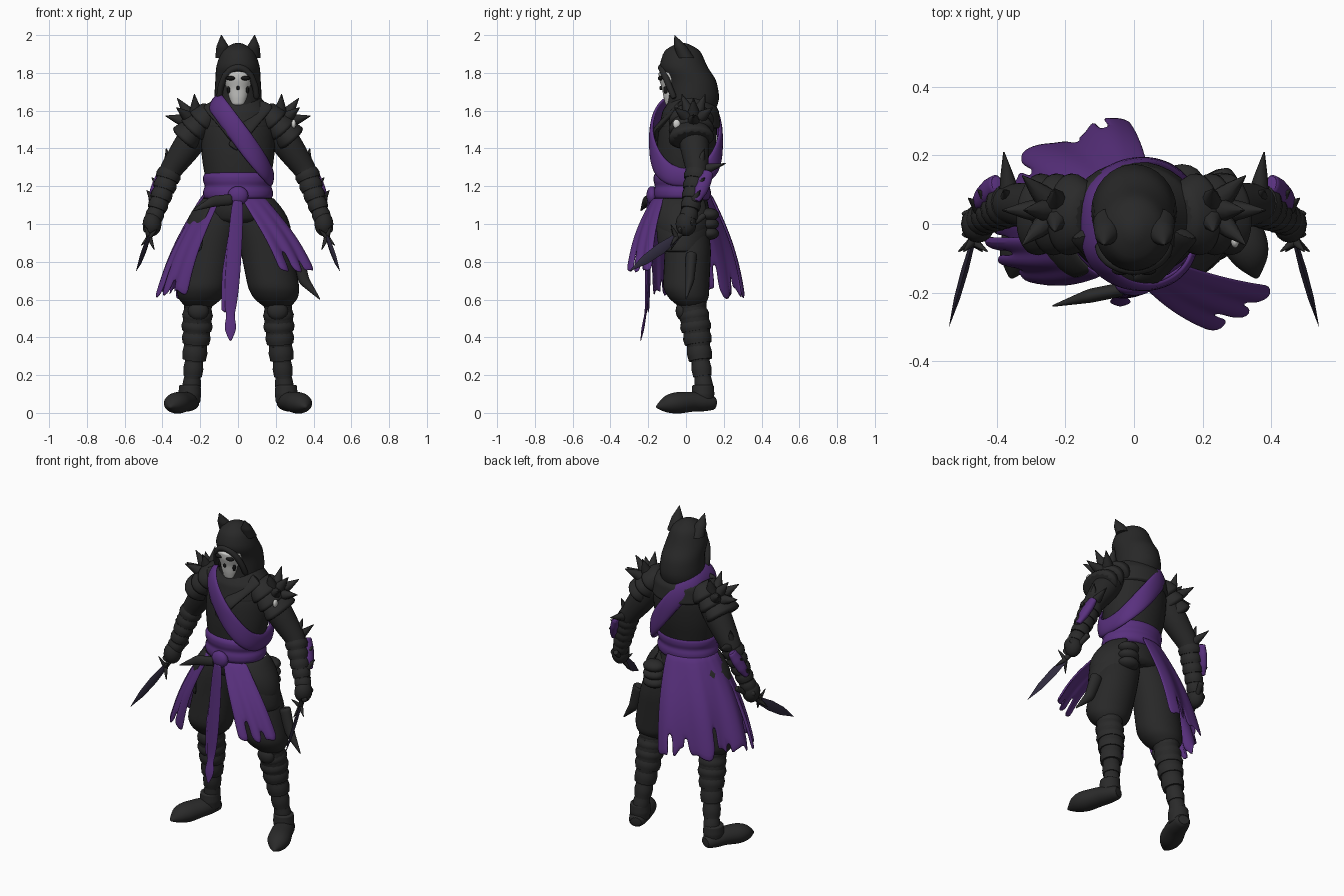
import bpy, bmesh, math, random
from mathutils import Vector

random.seed(4)
if "Cube" in bpy.data.objects:
    bpy.data.objects.remove(bpy.data.objects["Cube"])


def material(name, red, green, blue):
    mat = bpy.data.materials.new(name)
    mat.use_nodes = True
    mat.diffuse_color = (red, green, blue, 1)
    mat.node_tree.nodes["Principled BSDF"].inputs["Base Color"].default_value = mat.diffuse_color
    return mat


DARK = material("charcoal cloth", .021, .021, .021)
LEATHER = material("dark leather", .023, .023, .023)
PURPLE = material("purple cloth", .1, .03, .21)
BONE = material("pale bone", .62, .62, .6)
BLADE = material("blade steel", .03, .025, .05)
BLACK = material("black", .008, .008, .008)
ACROSS, DEPTH, UP = Vector((1, 0, 0)), Vector((0, 1, 0)), Vector((0, 0, 1))


def finish(name, bm, mat, smooth=0, thick=0):
    bmesh.ops.recalc_face_normals(bm, faces=bm.faces[:])
    mesh = bpy.data.meshes.new(name)
    bm.to_mesh(mesh)
    bm.free()
    mesh.materials.append(mat)
    mesh.shade_smooth()
    mesh.set_sharp_from_angle(angle=math.radians(50))
    part = bpy.data.objects.new(name, mesh)
    bpy.context.collection.objects.link(part)
    if thick:
        solid = part.modifiers.new("thickness", "SOLIDIFY")
        solid.thickness, solid.offset = thick, 0
    if smooth:
        subdivision = part.modifiers.new("smooth", "SUBSURF")
        subdivision.levels = subdivision.render_levels = smooth


def along(line, u):
    """Value at fraction u of an evenly spaced list of points or numbers."""
    f = u * (len(line) - 1)
    i = min(int(f), len(line) - 2)
    return line[i] + (line[i + 1] - line[i]) * (f - i)


def sweep(name, path, radii, mat, side=1, depth=1, level=False, ref=ACROSS, rings=13, sides=16, smooth=1):
    """Elliptical rings swept along a path; level keeps the rings horizontal."""
    path = [Vector(p) for p in path]
    bm, loops = bmesh.new(), []
    step = 1 / (rings - 1)
    for i in range(rings):
        u = i * step
        centre, radius = along(path, u), along(radii, u)
        tangent = along(path, min(u + step, 1)) - along(path, max(u - step, 0))
        tangent = UP if level else tangent.normalized()
        wide = (ref - tangent * ref.dot(tangent)).normalized() * radius
        deep = tangent.cross(wide) * depth
        loop = []
        for k in range(sides):
            a = math.tau * k / sides
            p = centre + wide * math.cos(a) + deep * math.sin(a)
            loop.append(bm.verts.new((p.x * side, p.y, p.z)))
        loops.append(loop)
    for low, high in zip(loops, loops[1:]):
        for k in range(sides):
            n = (k + 1) % sides
            bm.faces.new((low[k], low[n], high[n], high[k]))
    bm.faces.new(loops[0])
    bm.faces.new(loops[-1])
    finish(name, bm, mat, smooth)


def bands(name, path, radii, count, side):
    """Overlapping wraps stepped along a limb."""
    path = [Vector(p) for p in path]
    for k in range(count):
        start, end = along(path, k / count), along(path, (k + .9) / count)
        radius = along(radii, k / count)
        sweep(name, [start, end], [radius * .9, radius, radius * .92], LEATHER, side, rings=5, smooth=0)


def spike(name, base, tip, radius, side):
    ref = DEPTH if abs(tip.x - base.x) > abs(tip.y - base.y) else ACROSS
    sweep(name, [base, tip], [radius, radius * .6, .002], LEATHER, side, ref=ref, rings=3, sides=8, smooth=0)


def ball(name, place, size, mat, side=1):
    bm = bmesh.new()
    bmesh.ops.create_uvsphere(bm, u_segments=16, v_segments=10, radius=1)
    for v in bm.verts:
        x, y, z = [c + d * r for c, d, r in zip(place, v.co, size)]
        v.co = (x * side, y, z)
    finish(name, bm, mat)


def arc(start, end, wide, deep, z):
    """Part of a level ellipse around the waist, angles in degrees."""
    angles = [math.radians(start + (end - start) * k / 8) for k in range(9)]
    return [Vector((wide * math.cos(a), deep * math.sin(a) - .02, z)) for a in angles]


def sheet(name, top, bottom, mat, side=1, cols=16, rows=8, tear=0, ripple=0):
    """Cloth hung between two lines, with optional torn hem and folds."""
    bm, grid = bmesh.new(), []
    for i in range(cols + 1):
        u = i / cols
        reach = 1 - tear * random.random()
        column = []
        for j in range(rows + 1):
            v = j / rows * reach
            p = along(top, u).lerp(along(bottom, u), v)
            out = Vector((p.x, p.y, 0)).normalized()
            p += out * (ripple * v * math.sin(u * 17) + .03 * math.sin(v * math.pi))
            column.append(bm.verts.new((p.x * side, p.y, p.z)))
        grid.append(column)
    for i in range(cols):
        slit = rows * .66 + i % 3 if tear and i % 4 == 3 else rows
        left, right = grid[i], grid[i + 1]
        for j in range(rows):
            if j <= slit:
                bm.faces.new((left[j], right[j], right[j + 1], left[j + 1]))
    finish(name, bm, mat, 1, .012)


# Torso, cowl and hood
sweep("torso", [(0, 0, 1), (0, -.02, 1.2), (0, .03, 1.7)], [.15, .17, .16, .17, .2, .2, .08], DARK,
      depth=.8, level=True)
sweep("cowl", [(0, .02, 1.5), (0, .03, 1.7)], [.2, .18, .1], LEATHER, depth=.85, level=True)
sweep("hood", [(0, .01, 1.55), (0, .04, 1.66), (0, .03, 1.76), (0, -.015, 1.83), (0, -.02, 1.92), (0, -.02, 1.96)],
      [.115, .13, .123, .12, .09, .02], DARK, depth=1.1, level=True, rings=11)
rim = [math.pi * k / 8 for k in range(9)]
sweep("hood_rim", [(.1 * math.cos(a), -.06 - .07 * math.sin(a), 1.66 + .17 * math.sin(a)) for a in rim],
      [.016, .02, .016], DARK, ref=DEPTH, rings=17)

# Face mask
sweep("mask", [(0, -.08, 1.625), (0, -.08, 1.81)], [.035, .05, .06, .08, .085], BONE, depth=.8, level=True)
ball("nose_hole", (0, -.133, 1.72), (.009, .008, .012), BLACK)
for side in (1, -1):
    ball("eye", (.038, -.135, 1.772), (.027, .014, .012), BLACK, side)
    ball("cheek_hollow", (.05, -.108, 1.71), (.008, .012, .02), BLACK, side)
    sweep("ear", [(.075, 0, 1.88), (.088, -.06, 2)], [.045, .033, .002], DARK, side, level=True, smooth=0)
    sweep("collar_flap", [(.15, -.02, 1.64), (.04, -.16, 1.5), (-.03, -.16, 1.4)], [.05, .03],
          LEATHER, side, depth=.4)

# Diagonal sash looping over the right shoulder
bm, loops, count = bmesh.new(), [], 40
for k in range(count):
    a = math.tau * k / count
    c, d = math.cos(a), math.sin(a)
    centre = Vector((.15 * c + .025, -math.copysign(abs(d) ** .7, d) * .18, 1.45 - .2 * c))
    normal = Vector((c, -d, -.7 * min(c, 0))).normalized()
    width = Vector((-.15 * d, -.18 * c, .2 * d)).cross(normal).normalized() * .055
    loops.append([bm.verts.new(centre + width * w + normal * .012 * math.cos(w * 2)) for w in (-1, -.4, .4, 1)])
for k in range(count):
    here, there = loops[k], loops[(k + 1) % count]
    for j in range(3):
        bm.faces.new((here[j], here[j + 1], there[j + 1], there[j]))
finish("sash", bm, PURPLE, 1, .018)

# Belt, knot and hanging strips
sweep("belt", [(0, -.02, 1.12), (0, -.02, 1.28)], [.17, .19, .19, .18, .19, .19, .17], PURPLE,
      depth=.82, level=True)
ball("belt_knot", (0, -.18, 1.15), (.055, .03, .05), PURPLE)
sweep("long_strip", [(0, -.2, 1.14), (-.04, -.21, .55), (-.04, -.24, .38)],
      [.03, .04, .04, .02, .035, .005], PURPLE, depth=.25)
sweep("short_strip", [(0, -.19, 1.14), (-.07, -.2, .53)], [.02, .03, .04, .02], PURPLE, depth=.25)

# Torn waist cloths
sheet("back_cloth", arc(75, 195, .18, .15, 1.16), arc(92, 185, .43, .32, .59), PURPLE,
      cols=28, tear=.14, ripple=.02)
sheet("right_front_cloth", arc(185, 240, .18, .15, 1.14), arc(185, 230, .44, .2, .59), PURPLE,
      cols=12, tear=.12, ripple=.012)
sheet("left_front_cloth", arc(275, 320, .18, .15, 1.14), arc(298, 330, .48, .33, .74), PURPLE,
      cols=12, tear=.07, ripple=.01)

# Belt horn, side horn and rear pouch
sweep("belt_horn", [(-.03, -.19, 1.13), (-.13, -.21, 1.12), (-.24, -.24, 1.07)], [.03, .03, .003],
      LEATHER, depth=.7, ref=UP)
sweep("side_horn", [(.3, .03, .85), (.35, .02, .7), (.435, 0, .6)], [.04, .03, .003], LEATHER, depth=.8)
for k in range(3):
    ball("pouch_flap", (.14, .12, .95 + k * .05), (.065, .055, .035), LEATHER)

shin = [(.21, .03, .6), (.22, .06, .4), (.25, .1, .1)]
arm = [Vector(p) for p in ((.17, .03, 1.55), (.36, .06, 1.28), (.45, .01, 1.02))]
forearm = arm[1:]
shoulder, guard = Vector((.22, .04, 1.53)), Vector((.47, -.05, .93))

for side in (1, -1):
    # Hip plates
    for k in range(2):
        sheet("hip_plate", arc(-50, 50, .18, .15, 1.14), arc(-50, 50, .29 - k * .01, .16, .85 + k * .08),
              LEATHER, side, cols=8, rows=4)

    # Baggy trousers, wrapped shin and shoe
    sweep("trouser_leg", [(.08, 0, 1.12), (.15, .01, .86), (.19, 0, .66), (.21, .03, .55)],
          [.1, .13, .14, .14, .14, .12, .06], DARK, side, depth=.9, level=True)
    sweep("shin", shin, [.07, .08, .07, .045, .045], DARK, side, level=True)
    bands("shin_wrap", shin, [.077, .085, .073, .05, .048], 7, side)
    ball("knee_pad", (.21, -.02, .54), (.055, .035, .05), LEATHER, side)
    sweep("ankle_cuff", [(.255, .09, .05), (.255, .09, .15)], [.055, .062, .058], LEATHER, side, level=True)
    sweep("shoe", [(.24, .16, .05), (.28, .04, .06), (.335, -.08, .05), (.36, -.16, .03)],
          [.04, .06, .065, .07, .05, .005], LEATHER, side, depth=.85)

    # Arm, bracer and fist
    sweep("arm", arm, [.08, .08, .06, .05, .035], DARK, side, ref=DEPTH)
    bands("bracer_band", forearm, [.067, .045], 5, side)
    sweep("bracer_panel", [(.4, .12, 1.28), (.465, .055, 1.12)], [.02, .027, .025, .012], PURPLE, side, depth=1.4)
    for u, offset in ((0, (.02, .04, .12)), (0, (.02, .15, .04)), (.4, (.06, .06, .07)), (.7, (.06, .05, .08))):
        root = along(forearm, u)
        spike("bracer_spike", root, root + Vector(offset), .035, side)
    ball("fist", (.455, 0, 1), (.05, .055, .065), DARK, side)
    for k in range(4):
        ball("finger", (.465, k * .02 - .03, .97 + k * .012), (.038, .014, .022), LEATHER, side)

    # Dagger with a barbed guard
    sweep("dagger_grip", [(.42, .1, 1.05), guard], [.018, .013, .016], LEATHER, side)
    sweep("dagger_blade", [guard, (.54, -.3, .75)], [.02, .03, .025, .001], BLADE, side,
          depth=.35, ref=UP, sides=4, smooth=0)
    for k in range(4):
        a = k * math.pi / 2 + 1
        spike("guard_barb", guard, guard + Vector((.05 * math.cos(a), -.03, .08 * math.sin(a))), .015, side)

    # Layered shoulder armour with a crown of spikes
    for k in range(3):
        start = Vector((.13 + k * .045, .02, 1.61 - k * .045))
        sweep("shoulder_plate", [start, start + Vector((.07, .01, -.08))], [.08, .115, .13], LEATHER, side,
              depth=.7, ref=DEPTH, rings=5)
    for k in range(6):
        a = math.tau * k / 5
        spread = .8 if k < 5 else 0
        facing = Vector((.6, 0, .8)) + (Vector((.8, 0, -.6)) * math.cos(a) + DEPTH * math.sin(a)) * spread
        facing.normalize()
        spike("shoulder_spike", shoulder + facing * .04, shoulder + facing * .17, .04, side)

# Pale stud on the left shoulder
ball("shoulder_stud", (.295, -.05, 1.53), (.012, .02, .024), BONE)
